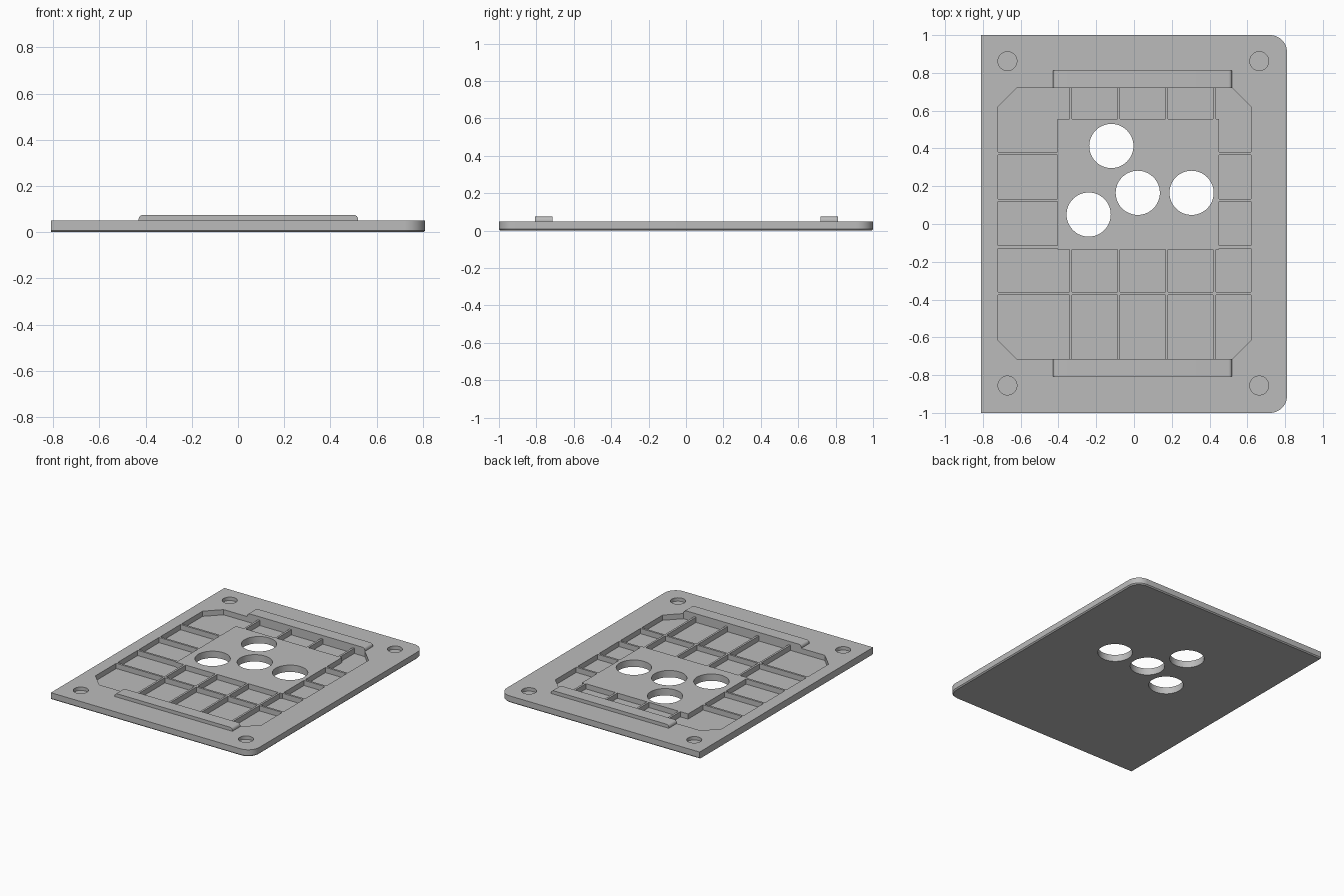
import bpy
import bmesh
from math import sin, cos, pi

cube = bpy.data.objects.get("Cube")
if cube:
    bpy.data.objects.remove(cube, do_unlink=True)

grey = bpy.data.materials.new("plain grey")
grey.use_nodes = True
COLOUR = (0.5, 0.5, 0.5, 1)
grey.diffuse_color = COLOUR
grey.node_tree.nodes["Principled BSDF"].inputs["Base Color"].default_value = COLOUR

TOP = 0.05      # upper face of the plate
FLOOR = 0.012   # floor of the pockets


def loft(name, loops):
    """Solid through matching loops of points, capped at both ends."""
    bm = bmesh.new()
    rings = [[bm.verts.new(p) for p in loop] for loop in loops]
    n = len(rings[0])
    for a, b in zip(rings, rings[1:]):
        for i in range(n):
            j = (i + 1) % n
            bm.faces.new((a[i], a[j], b[j], b[i]))
    bm.faces.new(rings[0][::-1])
    bm.faces.new(rings[-1])
    bmesh.ops.recalc_face_normals(bm, faces=bm.faces)
    mesh = bpy.data.meshes.new(name)
    bm.to_mesh(mesh)
    bm.free()
    mesh.materials.append(grey)
    obj = bpy.data.objects.new(name, mesh)
    bpy.context.collection.objects.link(obj)
    return obj


def prism(name, outline, z0, z1):
    return loft(name, [[(x, y, z) for x, y in outline] for z in (z0, z1)])


def box(x0, x1, y0, y1):
    return prism("cutter", [(x0, y0), (x1, y0), (x1, y1), (x0, y1)], -0.1, 0.2)


def arc(cx, cy, r, start, sweep, steps):
    return [(cx + r * cos(start + sweep * i / steps),
             cy + r * sin(start + sweep * i / steps)) for i in range(steps + 1)]


def cylinder(cx, cy, r, z0, z1):
    return prism("cutter", arc(cx, cy, r, 0, 2 * pi, 48)[:-1], z0, z1)


def subtract(target, cutter):
    bpy.ops.object.select_all(action="DESELECT")
    target.select_set(True)
    bpy.context.view_layer.objects.active = target
    mod = target.modifiers.new("cut", "BOOLEAN")
    mod.operation = "DIFFERENCE"
    mod.solver = "EXACT"
    mod.object = cutter
    bpy.ops.object.modifier_apply(modifier=mod.name)
    bpy.data.objects.remove(cutter, do_unlink=True)


def smooth(obj):
    bpy.ops.object.select_all(action="DESELECT")
    obj.select_set(True)
    bpy.context.view_layer.objects.active = obj
    bpy.ops.object.shade_smooth_by_angle(angle=0.5)


# Plate: two round corners on one side, bevelled lower edge
def plate_loop(inset, z):
    r = 0.09
    cx, cy = 0.81 - r, 1 - r
    pts = [(-0.81, inset - 1)]
    pts += arc(cx, -cy, r - inset, -pi / 2, pi / 2, 12)
    pts += arc(cx, cy, r - inset, 0, pi / 2, 12)
    pts.append((-0.81, 1 - inset))
    return [(x, y, z) for x, y in pts]


plate = loft("base_plate", [plate_loop(0.008, 0), plate_loop(0, 0.008),
                            plate_loop(0, TOP)])

# Pocket with clipped corners, minus the centre block and the ribs
X0, X1, Y0, Y1, CLIP = -0.72, 0.62, -0.715, 0.72, 0.1
pocket = prism("pocket_cutter", [
    (X0 + CLIP, Y0), (X1 - CLIP, Y0), (X1, Y0 + CLIP), (X1, Y1 - CLIP),
    (X1 - CLIP, Y1), (X0 + CLIP, Y1), (X0, Y1 - CLIP), (X0, Y0 + CLIP)],
    FLOOR, 0.1)
subtract(pocket, box(-0.405, 0.45, -0.135, 0.555))
RIB = 0.0075
for i in range(4):
    x = -0.335 + 0.254 * i
    y = -0.368 + 0.247 * i
    subtract(pocket, box(x - RIB, x + RIB, -0.9, 0.9))
    subtract(pocket, box(-0.9, 0.9, y - RIB, y + RIB))
subtract(plate, pocket)

# Four through holes in the centre block
for x, y in [(-0.12, 0.413), (0.02, 0.165), (0.305, 0.165), (-0.24, 0.05)]:
    subtract(plate, cylinder(x, y, 0.117, -0.1, 0.2))

# Shallow round recesses near the corners
for x in (-0.67, 0.663):
    for y in (-0.855, 0.862):
        subtract(plate, cylinder(x, y, 0.05, 0.025, 0.2))
smooth(plate)

# Raised rails with rounded ends
R = 0.02
RAIL_TOP = 0.075
profile = [(-0.43, TOP), (0.52, TOP)]
profile += arc(0.52 - R, RAIL_TOP - R, R, 0, pi / 2, 6)
profile += arc(-0.43 + R, RAIL_TOP - R, R, pi / 2, pi / 2, 6)
for name, y0, y1 in [("back_rail", 0.72, 0.812), ("front_rail", -0.807, -0.715)]:
    smooth(loft(name, [[(x, y, z) for x, z in profile] for y in (y0, y1)]))
